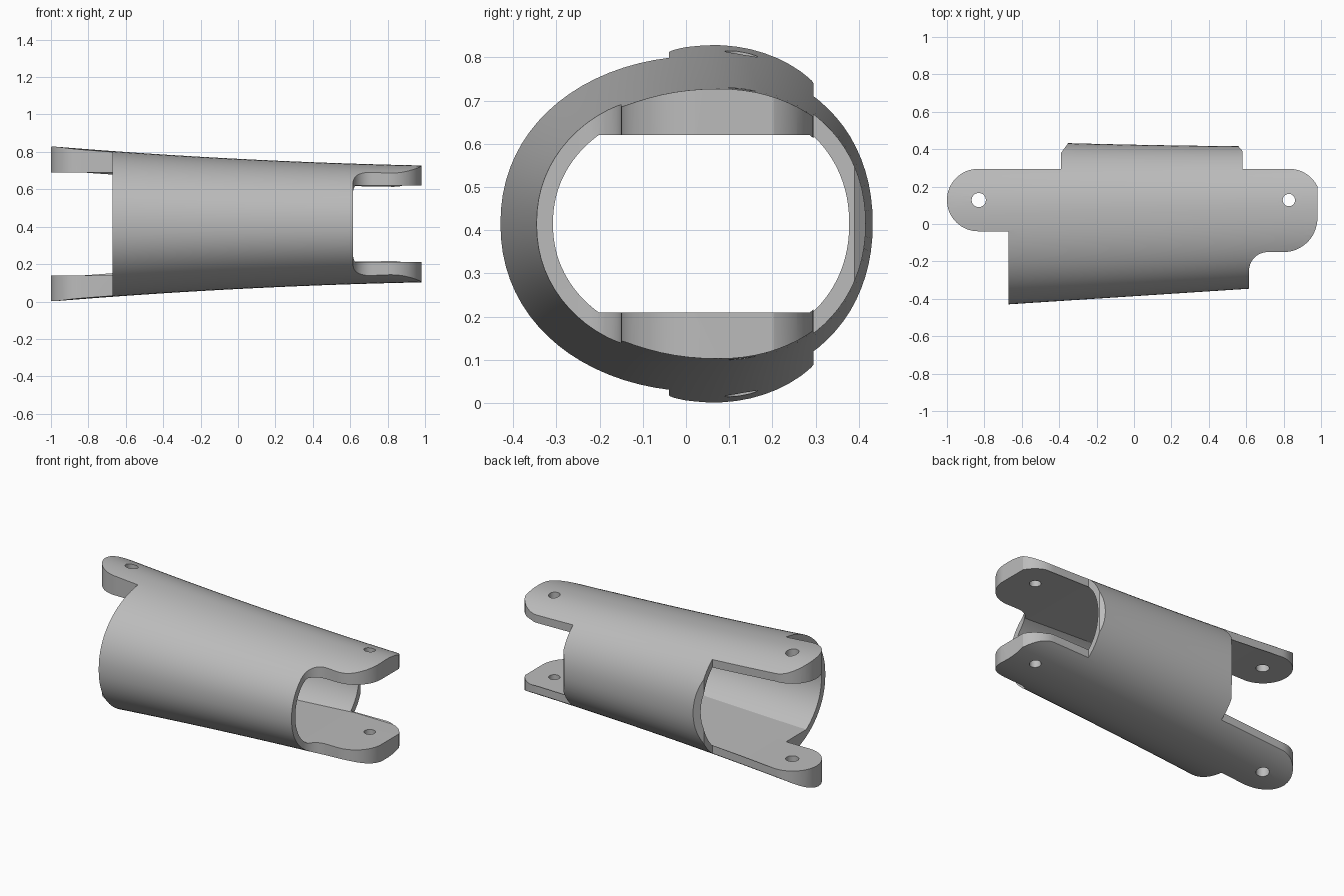
import bpy, bmesh, math
from math import sin, cos, pi, asin, radians

cube = bpy.data.objects.get("Cube")
if cube:
    bpy.data.objects.remove(cube, do_unlink=True)

MID_Z = 0.415
ROUND = 0.94      # slightly squarer than an ellipse
WALL = 0.038

metal = bpy.data.materials.new("light_grey")
metal.use_nodes = True
grey = (0.5, 0.5, 0.5, 1)
metal.diffuse_color = grey
metal.node_tree.nodes["Principled BSDF"].inputs["Base Color"].default_value = grey


def make_object(name, bm):
    bmesh.ops.remove_doubles(bm, verts=bm.verts, dist=1e-5)
    bmesh.ops.recalc_face_normals(bm, faces=bm.faces)
    mesh = bpy.data.meshes.new(name)
    bm.to_mesh(mesh)
    bm.free()
    mesh.materials.append(metal)
    obj = bpy.data.objects.new(name, mesh)
    bpy.context.collection.objects.link(obj)
    return obj


def spread(a, b, n):
    return [a + (b - a) * i / n for i in range(n)]


def power(v, p):
    return math.copysign(abs(v) ** p, v)


def section(x, inset=0.0, flat=None):
    """Oval cross-section at x, optionally cut flat above and below."""
    front = -0.386 + 0.065 * x + inset
    back = 0.424 - 0.02 * x + 0.01 * x * x - inset
    peak = 0.06 + 0.015 * x
    tall = 0.348 - 0.0515 * x + 0.0155 * x * x - inset
    corner = asin((flat / tall) ** (1 / ROUND)) if flat else pi / 2
    angles = spread(-corner, corner, 40)
    if flat:
        angles += spread(corner, pi - corner, 12)
    angles += spread(pi - corner, pi + corner, 40)
    if flat:
        angles += spread(pi + corner, 2 * pi - corner, 12)
    ring = []
    for t in angles:
        wide = back - peak if cos(t) > 0 else peak - front
        z = tall * power(sin(t), ROUND)
        if flat:
            z = max(-flat, min(flat, z))
        ring.append((x, peak + wide * power(cos(t), ROUND), MID_Z + z))
    return ring


def loft(name, rings):
    bm = bmesh.new()
    loops = [[bm.verts.new(p) for p in ring] for ring in rings]
    for a, b in zip(loops, loops[1:]):
        for i in range(len(a)):
            j = (i + 1) % len(a)
            bm.faces.new((a[i], a[j], b[j], b[i]))
    bm.faces.new(loops[0])
    bm.faces.new(loops[-1])
    return make_object(name, bm)


def arc(cx, cy, r, start, end, n=16):
    return [(cx + r * cos(radians(start + (end - start) * i / n)),
             cy + r * sin(radians(start + (end - start) * i / n))) for i in range(n + 1)]


def prism(name, outline):
    return loft(name, [[(x, y, z) for x, y in outline] for z in (-0.3, 1.2)])


def apply_boolean(target, cutter, operation):
    cutter.hide_render = True
    mod = target.modifiers.new(cutter.name, 'BOOLEAN')
    mod.operation = operation
    mod.solver = 'EXACT'
    mod.object = cutter
    bpy.context.view_layer.objects.active = target
    bpy.ops.object.modifier_apply(modifier=mod.name)
    bpy.data.objects.remove(cutter, do_unlink=True)


# Tapered oval tube
body = loft("tapered_sleeve", [section(x) for x in spread(-1.02, 1.06, 26)])

# Plan outline: tube walls plus a rounded tab at each end
outline = [(-0.67, -0.6), (0.615, -0.6)]
outline += arc(0.715, -0.25, 0.1, 180, 90, 10)
outline += arc(0.80, 0.03, 0.18, -90, -10)
outline += arc(0.83, 0.127, 0.168, 0, 90)
outline += [(0.58, 0.295), (0.58, 0.39), (0.55, 0.425), (0.55, 0.6),
            (-0.35, 0.6), (-0.35, 0.435), (-0.39, 0.38), (-0.39, 0.295)]
outline += arc(-0.833, 0.128, 0.167, 90, 270, 32)
outline += [(-0.67, -0.039)]
apply_boolean(body, prism("plan_shape", outline), 'INTERSECT')

# Bore with flat floor and ceiling, level along the tabs and tapering between
def flat_height(x):
    t = max(0, min(1, (x + 0.67) / 1.285))
    return 0.275 - 0.07 * t

stations = [-1.1] + spread(-0.67, 0.615, 14) + [0.615, 1.1]
bore = loft("bore", [section(x, WALL, flat_height(x)) for x in stations])
apply_boolean(body, bore, 'DIFFERENCE')

# Pin holes through both tabs of each end
for x, r in ((-0.83, 0.038), (0.828, 0.033)):
    apply_boolean(body, prism("pin_hole", arc(x, 0.128, r, 0, 348.75, 31)), 'DIFFERENCE')

bpy.ops.object.select_all(action='DESELECT')
body.select_set(True)
bpy.context.view_layer.objects.active = body
bpy.ops.object.shade_smooth_by_angle(angle=radians(25))
